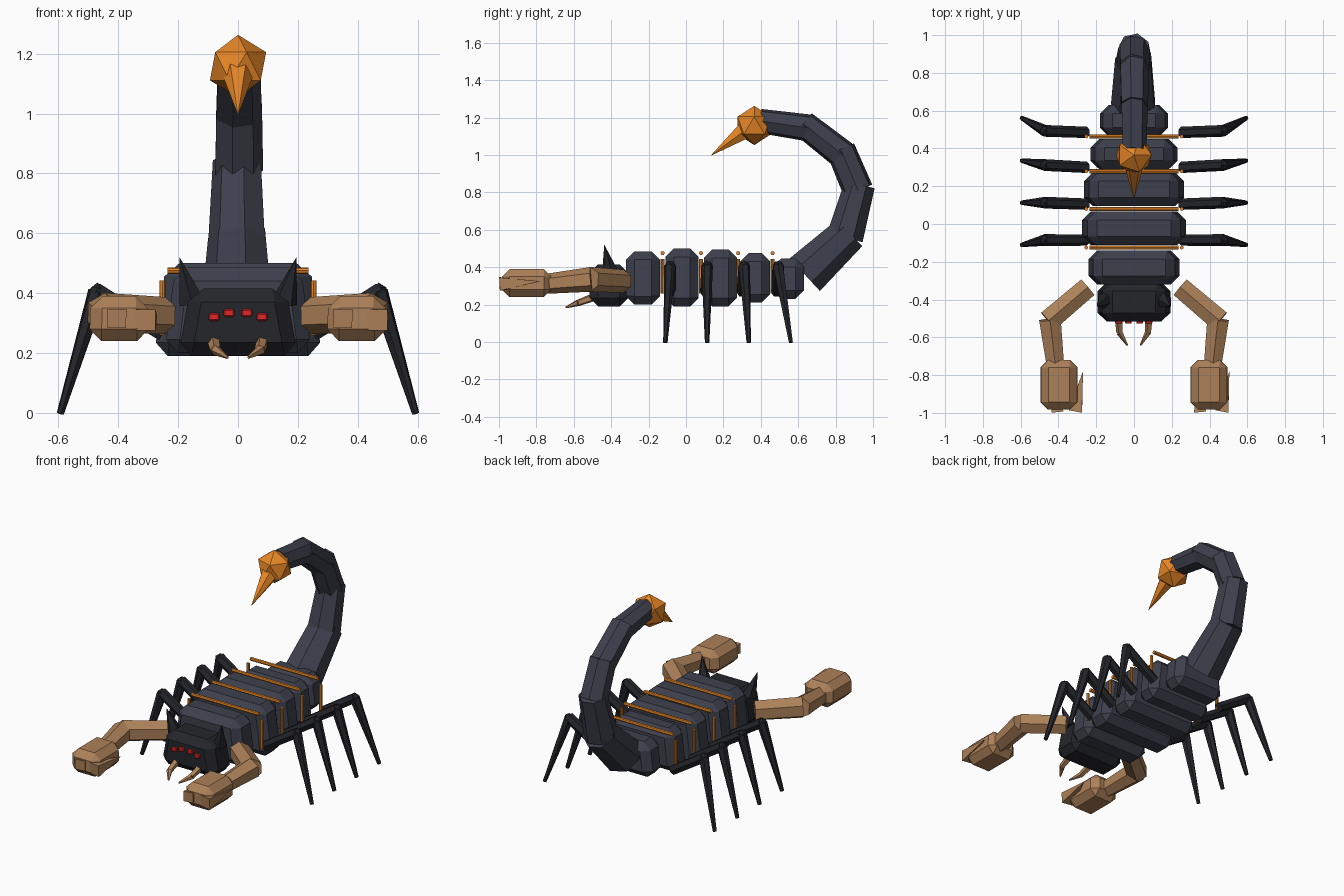
import bpy, bmesh, math
from mathutils import Vector, Matrix

if "Cube" in bpy.data.objects:
    bpy.data.objects.remove(bpy.data.objects["Cube"])


def material(name, rgb):
    m = bpy.data.materials.new(name)
    m.diffuse_color = (*rgb, 1)
    m.use_nodes = True
    m.node_tree.nodes["Principled BSDF"].inputs["Base Color"].default_value = m.diffuse_color
    return m


SLATE = material("slate", (0.047, 0.051, 0.073))
BLACK = material("black", (0.018, 0.019, 0.024))
TAN = material("tan", (0.42, 0.22, 0.1))
ORANGE = material("orange", (0.8, 0.24, 0.02))
RED = material("red", (0.75, 0.02, 0.02))


def finish(name, bm, mat):
    bmesh.ops.recalc_face_normals(bm, faces=bm.faces)
    me = bpy.data.meshes.new(name)
    bm.to_mesh(me)
    bm.free()
    me.materials.append(mat)
    ob = bpy.data.objects.new(name, me)
    bpy.context.collection.objects.link(ob)
    return ob


def block(name, lo, hi, bevel, mat, taper=1.0):
    """Chamfered box between two corners, narrowed in x at the top."""
    lo, hi = Vector(lo), Vector(hi)
    mid, size = (lo + hi) / 2, hi - lo
    bm = bmesh.new()
    bmesh.ops.create_cube(bm, size=1)
    for v in bm.verts:
        t = taper if v.co.z > 0 else 1
        v.co = Vector((v.co.x * size.x * t, v.co.y * size.y, v.co.z * size.z)) + mid
    bmesh.ops.bevel(bm, geom=bm.edges[:], offset=bevel, segments=1,
                    affect='EDGES', clamp_overlap=True)
    return finish(name, bm, mat)


def limb(name, points, radii, sides, mat, roll=0.0, overlap=0.0):
    """Chain of straight tapered prisms through the points."""
    bm = bmesh.new()
    pts = [Vector(p) for p in points]
    for a, b, r1, r2 in zip(pts, pts[1:], radii, radii[1:]):
        d = (b - a).normalized()
        b = b + d * overlap
        rot = d.to_track_quat('Z', 'X').to_matrix().to_4x4()
        mat4 = Matrix.Translation((a + b) / 2) @ rot @ Matrix.Rotation(roll, 4, 'Z')
        bmesh.ops.create_cone(bm, cap_ends=True, segments=sides, radius1=r1,
                              radius2=r2, depth=(b - a).length, matrix=mat4)
    return finish(name, bm, mat)


# Head and body segments: half width, y range, z range
block("head", (-0.2, -0.515, 0.19), (0.2, -0.31, 0.415), 0.045, BLACK, 0.8)
segments = [(0.245, -0.32, -0.14, 0.2, 0.485),
            (0.28, -0.11, 0.067, 0.19, 0.5),
            (0.27, 0.095, 0.272, 0.19, 0.495),
            (0.235, 0.29, 0.45, 0.21, 0.475),
            (0.185, 0.465, 0.63, 0.23, 0.447)]
for i, (w, y0, y1, z0, z1) in enumerate(segments):
    block(f"body_segment_{i + 1}", (-w, y0, z0), (w, y1, z1), 0.045, SLATE, 0.86)

# Orange bands between the segments
for i, y in enumerate((-0.125, 0.08, 0.279, 0.463)):
    limb(f"band_top_{i + 1}", [(-0.235, y, 0.475), (0.235, y, 0.475)], [0.011] * 2, 8, ORANGE)
    for s in (-1, 1):
        limb(f"band_side_{i + 1}", [(s * 0.253, y, 0.26), (s * 0.253, y, 0.443)],
             [0.01] * 2, 8, ORANGE)

# Eyes
for x, z in ((-0.08, 0.32), (-0.03, 0.334), (0.03, 0.334), (0.08, 0.32)):
    block("eye", (x - 0.018, -0.528, z - 0.013), (x + 0.018, -0.495, z + 0.013), 0.005, RED)

for s in (-1, 1):
    side = "left" if s < 0 else "right"
    # Horns and mouth pincers
    limb(f"horn_{side}", [(s * 0.155, -0.405, 0.37), (s * 0.195, -0.437, 0.52)],
         [0.045, 0.0], 5, BLACK)
    limb(f"mouth_pincer_{side}",
         [(s * 0.08, -0.5, 0.237), (s * 0.075, -0.575, 0.21), (s * 0.035, -0.642, 0.185)],
         [0.022, 0.018, 0.005], 5, TAN)

    # Claw arm, hand and fingers (the fingers are offset to the same side on both hands)
    limb(f"claw_arm_{side}",
         [(s * 0.245, -0.335, 0.325), (s * 0.445, -0.505, 0.335), (s * 0.415, -0.76, 0.31)],
         [0.062, 0.066, 0.052], 6, TAN, math.pi / 6, 0.012)
    cx = s * 0.397
    block(f"claw_hand_{side}", (cx - 0.1, -0.983, 0.24), (cx + 0.1, -0.72, 0.39),
          0.04, TAN, 0.95)
    fx = -0.31 if s < 0 else 0.465
    limb(f"claw_outer_finger_{side}", [(fx, -0.99, 0.31), (fx + 0.04, -0.78, 0.325)],
         [0.05, 0.0], 4, TAN, math.pi / 4)
    fx = -0.405 if s < 0 else 0.35
    limb(f"claw_inner_finger_{side}", [(fx, -0.995, 0.315), (fx - 0.02, -0.78, 0.32)],
         [0.045, 0.0], 4, TAN, math.pi / 4)

    # Walking legs: hip, knee and foot y
    for i, (h, k, f) in enumerate(((-0.085, -0.085, -0.11), (0.105, 0.113, 0.113),
                                   (0.3, 0.312, 0.335), (0.485, 0.493, 0.56))):
        limb(f"leg_{i + 1}_{side}",
             [(s * 0.25, h, 0.265), (s * 0.47, k, 0.405), (s * 0.592, f, 0.003)],
             [0.03, 0.031, 0.012], 6, BLACK, 0, 0.006)
        bm = bmesh.new()
        bmesh.ops.create_icosphere(bm, subdivisions=1, radius=0.03,
                                   matrix=Matrix.Translation((s * 0.47, k, 0.405)))
        finish(f"knee_{i + 1}_{side}", bm, BLACK)

# Curled tail
tail = [(0.635, 0.36), (0.85, 0.56), (0.92, 0.81), (0.84, 1.0), (0.655, 1.145), (0.43, 1.177)]
limb("tail", [(0, y, z) for y, z in tail],
     [0.122, 0.1, 0.084, 0.08, 0.074, 0.066], 7, SLATE, math.pi / 7, 0.035)

# Venom bulb and stinger
bm = bmesh.new()
bmesh.ops.create_icosphere(bm, subdivisions=1, radius=0.105,
                           matrix=Matrix.Translation((0, 0.365, 1.158)))
finish("venom_bulb", bm, ORANGE)
limb("stinger", [(0, 0.34, 1.15), (0, 0.13, 0.995)], [0.06, 0.0], 6, ORANGE)
